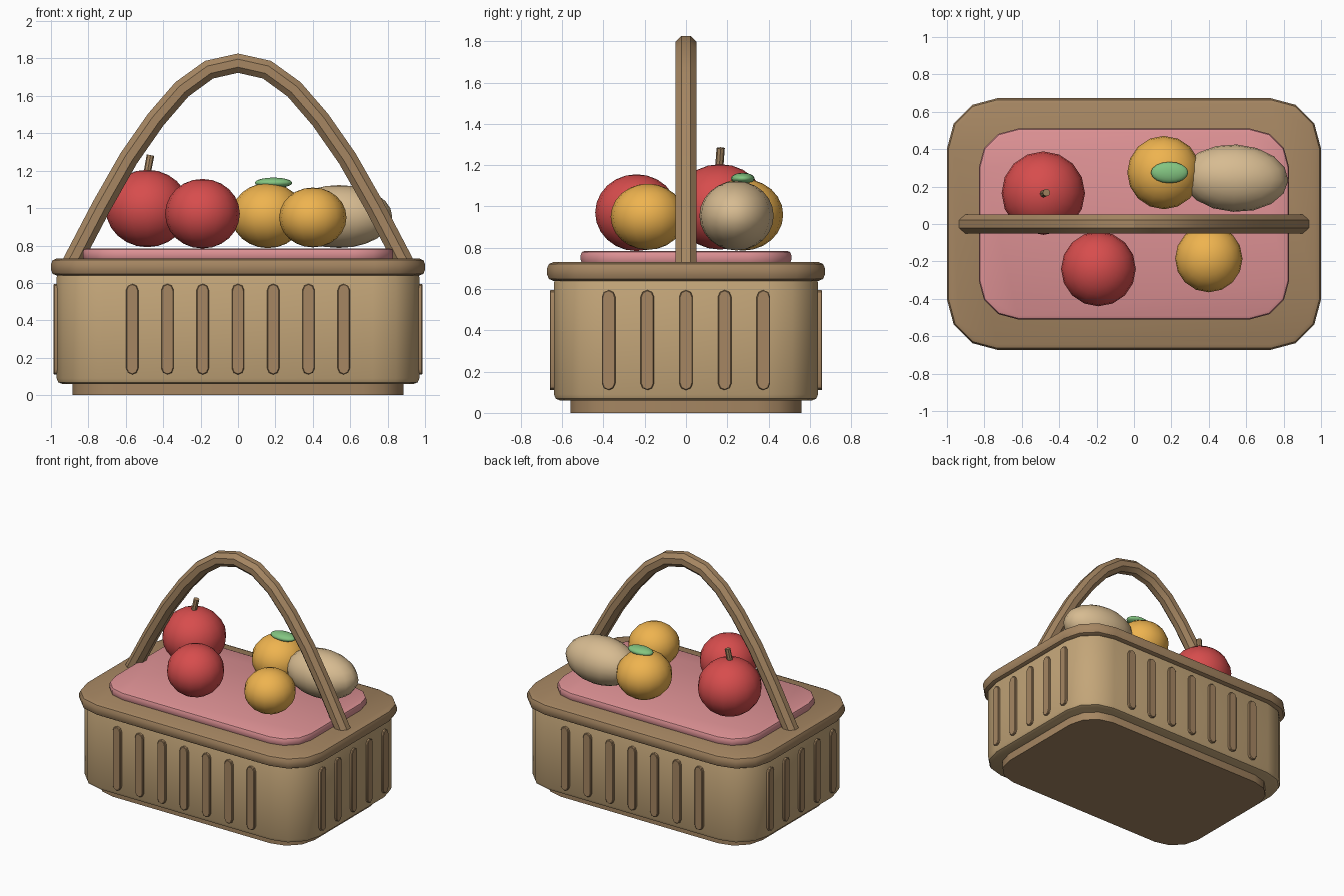
import bpy, bmesh
from math import sin, cos, pi, radians
from mathutils import Vector, Matrix

if "Cube" in bpy.data.objects:
    bpy.data.objects.remove(bpy.data.objects["Cube"])


def mat(name, *rgb):
    m = bpy.data.materials.new(name)
    m.diffuse_color = [(c / 255) ** 2.2 for c in rgb] + [1]
    m.use_nodes = True
    m.node_tree.nodes["Principled BSDF"].inputs["Base Color"].default_value = m.diffuse_color
    return m


WICKER = mat("wicker", 194, 164, 120)
TRIM = mat("trim", 164, 133, 98)
CLOTH = mat("cloth", 222, 145, 148)
RED = mat("red_skin", 214, 78, 78)
ORANGE = mat("orange_skin", 238, 178, 80)
TAN = mat("tan_crust", 214, 186, 144)
LEAF = mat("leaf_green", 130, 195, 128)


def finish(name, bm, material, angle=40):
    bmesh.ops.recalc_face_normals(bm, faces=bm.faces)
    me = bpy.data.meshes.new(name)
    bm.to_mesh(me)
    bm.free()
    me.materials.append(material)
    ob = bpy.data.objects.new(name, me)
    bpy.context.collection.objects.link(ob)
    bpy.ops.object.select_all(action='DESELECT')
    ob.select_set(True)
    bpy.context.view_layer.objects.active = ob
    bpy.ops.object.shade_smooth_by_angle(angle=radians(angle))
    return ob


def loft(name, rings, material, angle=40):
    bm = bmesh.new()
    loops = [[bm.verts.new(p) for p in r] for r in rings]
    n = len(loops[0])
    for a, b in zip(loops, loops[1:]):
        for i in range(n):
            j = (i + 1) % n
            bm.faces.new((a[i], a[j], b[j], b[i]))
    bm.faces.new(loops[0])
    bm.faces.new(loops[-1])
    return finish(name, bm, material, angle)


def rounded_rect(hx, hy, r, z, seg=3):
    pts = []
    for q, (sx, sy) in enumerate([(1, 1), (-1, 1), (-1, -1), (1, -1)]):
        for k in range(seg + 1):
            a = (q + k / seg) * pi / 2
            pts.append((sx * (hx - r) + r * cos(a), sy * (hy - r) + r * sin(a), z))
    return pts


def slab(name, hx, hy, r, z0, z1, bevel, material):
    # rounded box with softened top and bottom rims
    prof = [(0, z0), (0, z1)]
    if bevel:
        steps = [(bevel * (1 - sin(a)), bevel * (1 - cos(a))) for a in (0, pi / 4, pi / 2)]
        prof = [(i, z0 + h) for i, h in steps] + [(i, z1 - h) for i, h in steps[::-1]]
    return loft(name, [rounded_rect(hx - i, hy - i, r - i, z) for i, z in prof], material)


# basket
slab("basket_foot", 0.885, 0.56, 0.22, 0, 0.07, 0, TRIM)
slab("basket_body", 0.97, 0.64, 0.25, 0.06, 0.66, 0.03, WICKER)
slab("basket_rim", 1.0, 0.673, 0.27, 0.64, 0.73, 0.03, TRIM)
slab("cloth_liner", 0.83, 0.51, 0.21, 0.72, 0.785, 0.02, CLOTH)


# upright slats with rounded ends on all four sides
def slat(name, pos, along_x):
    w, lo, hi = 0.0325, 0.11, 0.595
    out = []
    for k in range(10):
        a = (k if k < 5 else k - 1) * pi / 4
        zc = hi - w if k < 5 else lo + w
        out.append((w * cos(a), zc + w * sin(a)))
    rings = []
    for depth, s in ((-0.025, 1), (0.016, 1), (0.02, 0.88)):
        rings.append([])
        for u, z in out:
            u *= s
            z = 0.3525 + (z - 0.3525) * (1 - (1 - s) * 0.13)
            x, y, sgn = pos
            rings[-1].append((x + u, y + sgn * depth, z) if along_x
                             else (x + sgn * depth, y + u, z))
    loft(name, rings, TRIM, 30)


for side, s in (("front", -1), ("back", 1)):
    for i in range(7):
        slat(f"{side}_slat_{i + 1}", ((i - 3) * 0.1885, s * 0.64, s), True)
for side, s in (("left", -1), ("right", 1)):
    for i in range(5):
        slat(f"{side}_slat_{i + 1}", (s * 0.966, (i - 2) * 0.1875, s), False)

# arched handle, octagonal section swept along a mirrored path
half = [(0.895, 0.695), (0.73, 1.01), (0.585, 1.265), (0.44, 1.473), (0.30, 1.635), (0.155, 1.74)]
path = [Vector((-x, 0, z)) for x, z in half] + [Vector((0, 0, 1.775))]
path += [Vector((x, 0, z)) for x, z in half[::-1]]
rings = []
for i, p in enumerate(path):
    t = (path[min(i + 1, len(path) - 1)] - path[max(i - 1, 0)]).normalized()
    n = Vector((-t.z, 0, t.x))
    rings.append([p + 0.056 * (n * cos(a) + Vector((0, 1, 0)) * sin(a))
                  for a in [(k + 0.5) * pi / 4 for k in range(8)]])
loft("handle", rings, TRIM, 25)


# fruit and bread
def ball(name, pos, radii, material, tilt=0):
    bm = bmesh.new()
    m = Matrix.Translation(pos) @ Matrix.Rotation(tilt, 4, 'Z') @ Matrix.Diagonal((*radii, 1))
    bmesh.ops.create_uvsphere(bm, u_segments=16, v_segments=12, radius=1, matrix=m)
    finish(name, bm, material, 60)


ball("apple_back", (-0.485, 0.165, 0.998), (0.223, 0.223, 0.207), RED)
ball("apple_front", (-0.19, -0.24, 0.97), (0.2, 0.2, 0.186), RED)
ball("orange_back", (0.16, 0.275, 0.96), (0.196, 0.196, 0.174), ORANGE)
ball("orange_front", (0.40, -0.185, 0.95), (0.18, 0.18, 0.16), ORANGE)
ball("bread_roll", (0.54, 0.245, 0.955), (0.285, 0.18, 0.168), TAN, -0.05)
ball("orange_leaf", (0.19, 0.275, 1.135), (0.1, 0.057, 0.028), LEAF)

# apple stem, leaning slightly
loft("apple_stem", [[(x + 0.02 * cos(k * pi / 4), y + 0.02 * sin(k * pi / 4), z - dz * cos(k * pi / 4))
                     for k in range(8)]
                    for x, y, z, dz in ((-0.488, 0.16, 1.175, 0), (-0.468, 0.168, 1.283, 0.004))], TRIM)
